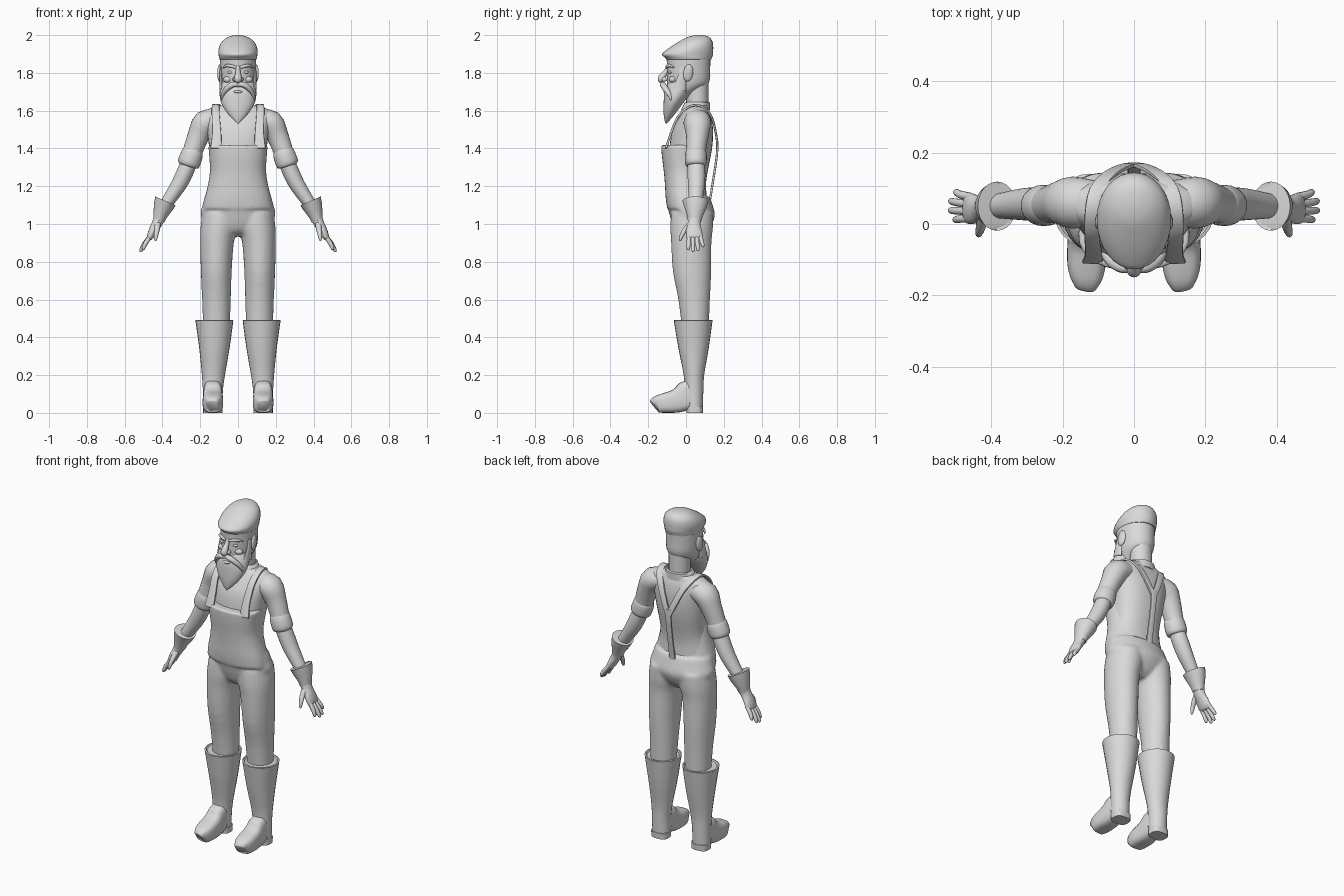
import bpy, bmesh, math
from mathutils import Vector

grey = bpy.data.materials.new("plain_grey")
grey.diffuse_color = (0.7, 0.7, 0.7, 1)


def finish(obj, mirror=False, angle=45):
    obj.data.materials.append(grey)
    for o in bpy.context.selected_objects:
        o.select_set(False)
    obj.select_set(True)
    bpy.context.view_layer.objects.active = obj
    bpy.ops.object.shade_smooth_by_angle(angle=math.radians(angle))
    if mirror:
        obj.modifiers.new("mirror", 'MIRROR')
    return obj


def smooth_path(rings, steps):
    """Catmull-Rom interpolation of ring tuples."""
    out = []
    for i in range(len(rings) - 1):
        p0, p1 = rings[max(i - 1, 0)], rings[i]
        p2, p3 = rings[i + 1], rings[min(i + 2, len(rings) - 1)]
        for s in range(steps):
            t = s / steps
            out.append([0.5 * (2 * b + (c - a) * t + (2 * a - 5 * b + 4 * c - d) * t * t
                               + (3 * b - a - 3 * c + d) * t ** 3)
                        for a, b, c, d in zip(p0, p1, p2, p3)])
    return out + [list(rings[-1])]


def loft(name, rings, ref=None, n=24, steps=3, power=2, mirror=False, angle=45):
    """Skin over rings (x, y, z, ra, rb); level rings unless ref sets the rb direction."""
    rings = smooth_path(rings, steps)
    pts = [Vector(r[:3]) for r in rings]
    bm = bmesh.new()
    loops = []
    for i, r in enumerate(rings):
        a, b = Vector((1, 0, 0)), Vector((0, 1, 0))
        if ref:
            t = (pts[min(i + 1, len(pts) - 1)] - pts[max(i - 1, 0)]).normalized()
            b = Vector(ref)
            b = (b - t * b.dot(t)).normalized()
            a = b.cross(t)
        loop = []
        for k in range(n):
            u = 2 * math.pi * k / n
            c, s = math.cos(u), math.sin(u)
            c = math.copysign(abs(c) ** (2 / power), c)
            s = math.copysign(abs(s) ** (2 / power), s)
            loop.append(bm.verts.new(pts[i] + a * max(r[3], .001) * c + b * max(r[4], .001) * s))
        loops.append(loop)
    for l0, l1 in zip(loops, loops[1:]):
        for k in range(n):
            j = (k + 1) % n
            bm.faces.new((l0[k], l0[j], l1[j], l1[k]))
    bm.faces.new(loops[0])
    bm.faces.new(loops[-1])
    bmesh.ops.recalc_face_normals(bm, faces=bm.faces)
    mesh = bpy.data.meshes.new(name)
    bm.to_mesh(mesh)
    bm.free()
    obj = bpy.data.objects.new(name, mesh)
    bpy.context.collection.objects.link(obj)
    return finish(obj, mirror, angle)


def blob(name, loc, size, rot=(0, 0, 0), mirror=False):
    bpy.ops.mesh.primitive_uv_sphere_add(segments=20, ring_count=12, location=loc, rotation=rot)
    obj = bpy.context.object
    obj.name = name
    obj.scale = size
    bpy.ops.object.transform_apply(location=True, rotation=True, scale=True)
    return finish(obj, mirror)


Y, X, Z = (0, 1, 0), (1, 0, 0), (0, 0, 1)

# Overalls: seat, bib and both legs fused into one smooth skin
parts = [
    loft("overalls", [(0, .03, .935, .03, .05), (0, .03, .97, .13, .09), (0, .034, 1.04, .197, .119),
                      (0, .022, 1.10, .188, .119), (0, .012, 1.145, .177, .114)], n=32),
    loft("bib", [(0, .0, 1.08, .185, .10), (0, -.002, 1.14, .176, .106), (0, -.006, 1.21, .159, .106),
                 (0, -.012, 1.28, .149, .106), (0, -.022, 1.35, .152, .105), (0, -.03, 1.418, .158, .102)],
         n=32, power=2.3)]
for s in (1, -1):
    parts.append(loft("leg", [(s * .09, .032, 1.06, .098, .112), (s * .10, .03, .98, .099, .113),
                              (s * .111, .028, .90, .089, .107), (s * .115, .032, .75, .082, .102),
                              (s * .114, .043, .60, .076, .084), (s * .114, .05, .44, .071, .071)]))
for o in parts:
    o.select_set(True)
bpy.context.view_layer.objects.active = parts[0]
bpy.ops.object.join()
remesh = parts[0].modifiers.new("fuse", 'REMESH')
remesh.mode, remesh.voxel_size, remesh.use_smooth_shade = 'VOXEL', .008, True
relax = parts[0].modifiers.new("relax", 'SMOOTH')
relax.factor, relax.iterations = .5, 10

# Shirt, collar and neck
loft("shirt", [(0, .02, 1.08, .16, .095), (0, .006, 1.20, .150, .10), (0, .01, 1.28, .139, .105),
               (0, .025, 1.40, .152, .113), (0, .036, 1.50, .166, .107), (0, .05, 1.57, .182, .083),
               (0, .055, 1.605, .165, .066), (0, .06, 1.628, .09, .058)], n=32, power=2.3)
loft("collar", [(0, .05, 1.60, .094, .078), (0, .06, 1.642, .078, .068), (0, .06, 1.646, .07, .06),
                (0, .06, 1.63, .055, .052)], steps=1)
loft("neck", [(0, .06, 1.58, .06, .058), (0, .06, 1.66, .06, .059), (0, .058, 1.78, .062, .06)])

# Braces: two front straps joining into one at the back
loft("brace", [(.116, -.106, 1.40, .006, .03), (.113, -.08, 1.48, .006, .024), (.118, -.038, 1.575, .006, .021),
               (.118, .03, 1.627, .006, .02), (.105, .095, 1.617, .006, .02), (.07, .138, 1.56, .006, .019),
               (.03, .16, 1.47, .006, .018), (.004, .166, 1.41, .006, .016)],
     ref=X, n=12, power=5, mirror=True)
loft("back_brace", [(0, .166, 1.44, .006, .02), (0, .163, 1.36, .006, .018), (0, .142, 1.22, .006, .018),
                    (0, .124, 1.11, .006, .02)], ref=X, n=12, power=5)

# Arms
loft("sleeve", [(.11, .06, 1.55, .055, .062), (.172, .06, 1.535, .068, .073), (.208, .06, 1.47, .058, .06),
                (.233, .055, 1.405, .053, .053), (.255, .052, 1.34, .05, .05)], ref=Y, mirror=True)
loft("sleeve_roll", [(.234, .054, 1.392, .05, .05), (.24, .053, 1.378, .057, .056), (.252, .052, 1.345, .06, .058),
                     (.263, .052, 1.315, .058, .055), (.266, .052, 1.306, .044, .043)],
     ref=Y, steps=2, mirror=True)
loft("forearm", [(.25, .052, 1.35, .042, .044), (.28, .055, 1.275, .044, .047), (.318, .055, 1.20, .041, .044),
                 (.385, .05, 1.10, .032, .034)], ref=Y, mirror=True)

# Gloves with flared cuffs
loft("glove_cuff", [(.39, .05, 1.10, .03, .035), (.385, .05, 1.115, .052, .06), (.384, .05, 1.122, .059, .069),
                    (.396, .05, 1.09, .052, .06), (.412, .047, 1.045, .037, .042), (.42, .045, 1.015, .03, .035)],
     ref=Y, steps=1, mirror=True)
loft("palm", [(.413, .046, 1.04, .032, .036), (.43, .043, 1.00, .027, .034), (.45, .042, .965, .023, .042),
              (.466, .045, .93, .017, .044), (.472, .045, .918, .008, .036)], ref=Y, mirror=True)
for i, (tip_y, tip_x, tip_z) in enumerate([(.012, .505, .862), (.038, .518, .852),
                                           (.064, .517, .857), (.09, .503, .878)]):
    y = .016 + i * .02
    loft(f"finger_{i + 1}",
         [(.46, y, .94, .012, .012), ((.465 + tip_x) / 2 + .004, (y + tip_y) / 2, (.935 + tip_z) / 2, .012, .011),
          (tip_x - .004, tip_y, tip_z + .008, .009, .009), (tip_x, tip_y, tip_z, .003, .003)],
         ref=Y, n=10, steps=2, mirror=True)
loft("thumb", [(.425, .03, 1.01, .014, .018), (.428, .0, .975, .014, .015), (.433, -.02, .945, .012, .012),
               (.436, -.03, .918, .008, .008), (.437, -.032, .91, .002, .002)],
     ref=X, n=10, steps=2, mirror=True)

# Boots: flared shaft with a hollow rim, foot and heel
loft("boot_shaft", [(.133, .042, .01, .051, .046), (.133, .042, .06, .052, .048), (.133, .042, .12, .053, .05),
                    (.13, .042, .20, .061, .054), (.125, .04, .34, .08, .08), (.125, .038, .485, .10, .102)],
     mirror=True)
loft("boot_rim", [(.125, .038, .47, .096, .098), (.125, .038, .49, .101, .103), (.125, .038, .492, .093, .095),
                  (.124, .04, .475, .08, .082)], steps=1, mirror=True)
loft("boot_foot", [(.133, .06, .09, .044, .075), (.133, .01, .092, .049, .08), (.133, -.02, .076, .052, .07),
                   (.133, -.06, .061, .054, .061), (.133, -.11, .053, .054, .053), (.133, -.145, .047, .047, .047),
                   (.134, -.162, .042, .037, .041), (.135, -.168, .038, .03, .033)],
     ref=Z, power=3.2, mirror=True, angle=60)
loft("boot_heel", [(.133, .046, 0, .051, .043), (.133, .046, .035, .052, .045)], power=2.8, steps=1, mirror=True)

# Head and ears
loft("head", [(0, -.04, 1.66, .05, .045), (0, -.02, 1.70, .074, .075), (0, .006, 1.735, .086, .105),
              (0, .013, 1.77, .092, .114), (0, .014, 1.82, .095, .114), (0, .013, 1.90, .097, .117)], n=32)
blob("ear", (.097, .012, 1.80), (.012, .026, .046), (math.radians(-8), 0, math.radians(12)), True)

# Face
loft("nose", [(0, -.092, 1.835, .011, .012), (0, -.108, 1.805, .013, .013), (0, -.128, 1.775, .02, .02),
              (0, -.13, 1.758, .018, .016), (0, -.125, 1.75, .006, .006)], ref=Y, n=16)
blob("nostril", (.018, -.113, 1.766), (.011, .015, .012), mirror=True)
blob("eye", (.04, -.082, 1.803), (.017, .012, .008), mirror=True)
loft("eyebrow", [(.012, -.102, 1.828, .005, .007), (.035, -.1, 1.836, .008, .009), (.06, -.085, 1.838, .007, .008),
                 (.08, -.064, 1.828, .003, .003)], ref=Z, n=10, mirror=True)
blob("cheek", (.052, -.07, 1.765), (.026, .02, .018), mirror=True)

# Beard, sideburns, moustache and lip
loft("beard", [(0, -.03, 1.752, .088, .06), (0, -.045, 1.70, .097, .068), (0, -.063, 1.65, .092, .055),
               (0, -.082, 1.60, .066, .037), (0, -.096, 1.56, .033, .02), (0, -.106, 1.532, .003, .003)], n=28)
loft("sideburn", [(.09, -.018, 1.83, .005, .012), (.091, -.022, 1.78, .008, .022),
                  (.087, -.035, 1.71, .012, .035)], ref=Y, n=12, mirror=True)
loft("moustache", [(.0, -.118, 1.738, .012, .013), (.03, -.122, 1.737, .015, .016), (.06, -.108, 1.715, .014, .016),
                   (.081, -.088, 1.685, .01, .012), (.087, -.08, 1.655, .003, .003)], ref=Y, n=12, mirror=True)
blob("lower_lip", (0, -.107, 1.70), (.024, .013, .008))

# Flat cap, drawn forward over the brow
loft("cap", [(0, .016, 1.872, .097, .119), (0, .014, 1.878, .100, .122), (0, .008, 1.897, .103, .135),
             (0, .018, 1.918, .104, .126), (0, .035, 1.943, .098, .109), (0, .053, 1.968, .083, .086),
             (0, .064, 1.988, .056, .06), (0, .07, 1.998, .025, .03), (0, .07, 2.0, .004, .004)], n=32, angle=60)
